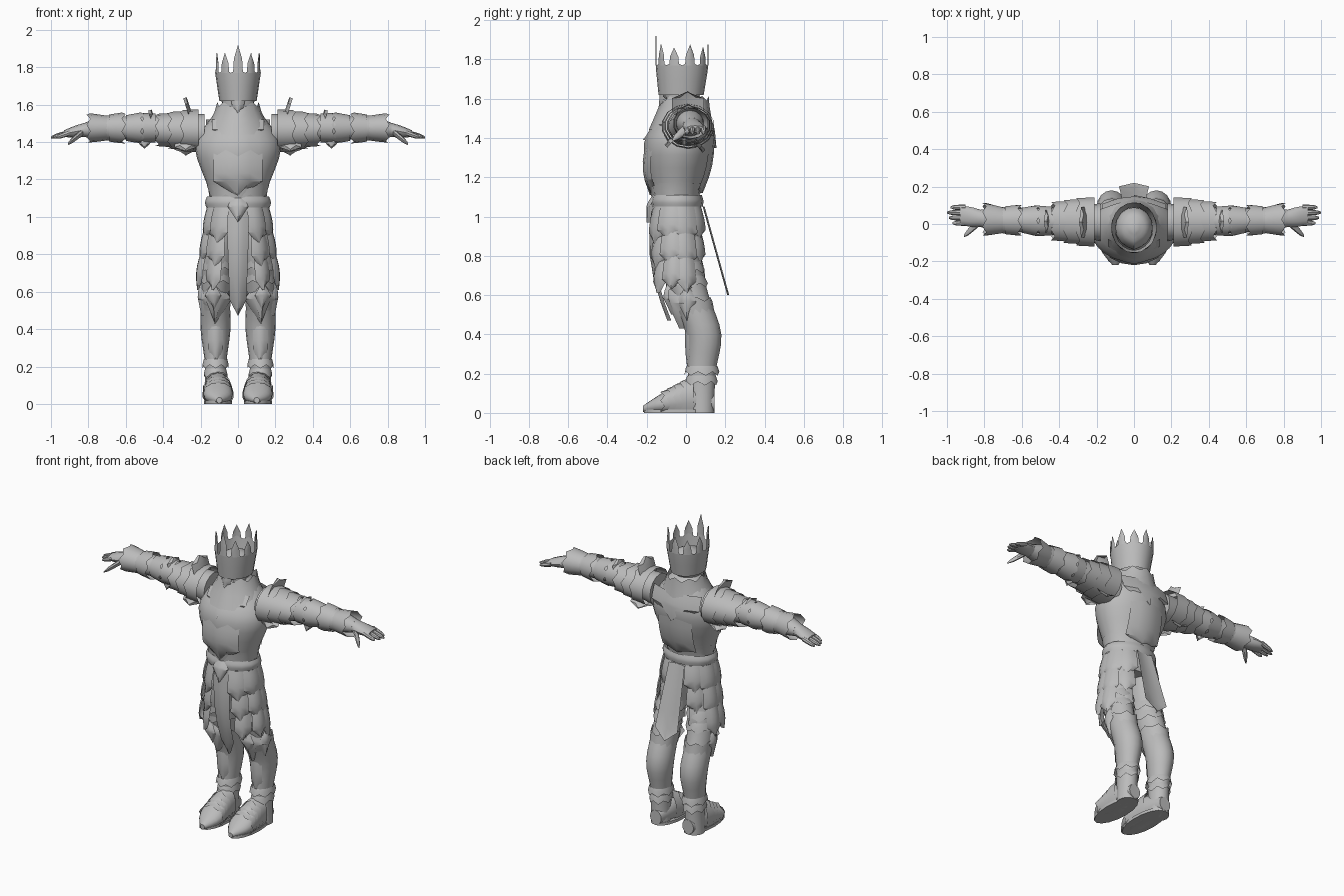
import bpy, bmesh
from math import sin, cos, pi, radians
from mathutils import Vector, Matrix

if "Cube" in bpy.data.objects:
    bpy.data.objects.remove(bpy.data.objects["Cube"])

steel = bpy.data.materials.new("grey steel")
steel.use_nodes = True
steel.diffuse_color = (.5, .5, .5, 1)
steel.node_tree.nodes["Principled BSDF"].inputs["Base Color"].default_value = steel.diffuse_color


def finish(name, mesh_data, pair):
    """Turn a bmesh into an object; pairs get a mirrored twin."""
    bmesh.ops.remove_doubles(mesh_data, verts=mesh_data.verts, dist=.0004)
    bmesh.ops.recalc_face_normals(mesh_data, faces=mesh_data.faces)
    for face in mesh_data.faces:
        face.smooth = True
    for edge in mesh_data.edges:
        edge.smooth = len(edge.link_faces) == 2 and edge.calc_face_angle() < radians(38)
    for side in (("left_", "right_") if pair else ("",)):
        if side == "right_":
            bmesh.ops.scale(mesh_data, vec=(-1, 1, 1), verts=mesh_data.verts)
            bmesh.ops.reverse_faces(mesh_data, faces=mesh_data.faces)
        mesh = bpy.data.meshes.new(side + name)
        mesh_data.to_mesh(mesh)
        mesh.materials.append(steel)
        bpy.context.collection.objects.link(bpy.data.objects.new(side + name, mesh))
    mesh_data.free()


def ring(x=0, y=0, z=0, wide=.1, deep=.1):
    """An elliptical cross-section: its centre and two radii."""
    return Vector((x, y, z, wide, deep))


def scaled(section, factor):
    return Vector((*section[:3], section[3] * factor, section[4] * factor))


def spline(before, start, stop, after, t):
    """Smooth curve from start to stop through neighbouring sections."""
    bend = 2 * before - 5 * start + 4 * stop - after
    twist = 3 * (start - stop) + after - before
    return start + (t * (stop - before) + t * t * bend + t * t * t * twist) / 2


def loft(name, *sections, pair=False, sides=16, steps=4, point=0, shell=0, keel=0):
    """Skin smooth sections; point zigzags the last rim, shell leaves it open."""
    ends = [sections[0], *sections, sections[-1]]
    path = [spline(*ends[i:i + 4], k / steps) for i in range(len(sections) - 1) for k in range(steps)]
    path.append(sections[-1])
    travel = sections[-1] - sections[0]
    axis = max(range(3), key=lambda i: abs(travel[i]))
    across, along = [i for i in range(3) if i != axis]
    bm, loops = bmesh.new(), []
    for section in path:
        loop = []
        for i in range(sides):
            angle = 2 * pi * i / sides - pi / 2
            spot = Vector(section[:3])
            spot[across] += section[3] * cos(angle)
            spot[along] += section[4] * sin(angle) - (keel if i == 0 else 0)
            if section is path[-1] and i % 2 == 0:
                spot[axis] += point if travel[axis] > 0 else -point
            spot.z = max(spot.z, 0)
            loop.append(bm.verts.new(spot))
        loops.append(loop)
    for low, high in zip(loops, loops[1:]):
        for i in range(sides):
            bm.faces.new((low[i - 1], low[i], high[i], high[i - 1]))
    if shell:
        bmesh.ops.solidify(bm, geom=bm.faces[:], thickness=shell)
    else:
        bm.faces.new(loops[0])
        bm.faces.new(loops[-1])
    finish(name, bm, pair)


def band(name, first, last, start, stop, fit=1.1, flare=1.1, point=.02, pair=True):
    """Open, jagged armour lame wrapped around part of a limb."""
    loft(name, scaled(first.lerp(last, start), fit), scaled(first.lerp(last, stop), fit * flare),
         pair=pair, sides=14, steps=2, point=point, shell=.008)


def around(section, angle, tilt=0):
    """Placement on a section's rim; angle zero is the front, positive is left."""
    turn = radians(angle)
    rim = Vector((section[3] * sin(turn), -section[4] * cos(turn), 0))
    return (Matrix.Translation(Vector(section[:3]) + rim)
            @ Matrix.Rotation(turn, 4, "Z") @ Matrix.Rotation(radians(tilt), 4, "X"))


def plate(name, place, drop, width, lean=0, belly=0, top=1, shoulder=.7, keel=.02, pair=False):
    """Keeled plate hanging from place: widens to its shoulder, then comes to a point."""
    bm, grid = bmesh.new(), []
    for s in [shoulder * k / 4 for k in range(5)] + [1]:
        half = width * (top + (1 - top) * s / shoulder) if s < 1 else 0
        out = lean * s + belly * sin(pi * s)
        grid.append([bm.verts.new(place @ Vector((half * u, keel * u * u - out, -drop * s)))
                     for u in (-1, -.5, 0, .5, 1)])
    for upper, lower in zip(grid, grid[1:]):
        for i in range(4):
            bm.faces.new((upper[i], lower[i], lower[i + 1], upper[i + 1]))
    bmesh.ops.solidify(bm, geom=bm.faces[:], thickness=.01)
    finish(name, bm, pair)


# Torso and breastplate
crotch = ring(y=-.03, z=.93, wide=.15)
waist = ring(y=-.05, z=1.12, wide=.15, deep=.12)
chest = ring(y=-.03, z=1.37, wide=.23, deep=.175)
shoulders = ring(z=1.52, wide=.15, deep=.12)
neck = ring(y=-.02, z=1.6, wide=.08, deep=.08)
loft("torso", crotch, waist, chest, shoulders, neck, sides=24, keel=.01)
band("breastplate_rim", chest, waist, .8, 1, fit=1.03, flare=1, point=.03, pair=False)
plate("chest_plate", around(chest, 0), drop=.26, width=.13, belly=.025, lean=-.02, keel=.04)
plate("chest_collar_plate", around(shoulders, 0), drop=.13, width=.14, lean=.1, shoulder=.4, keel=.04)
plate("upper_back_plate", around(shoulders, 180), drop=.17, width=.17, lean=.035, belly=.01, shoulder=.5, keel=.04)
plate("lower_back_plate", around(chest, 180), drop=.25, width=.12, lean=-.06, belly=.015, shoulder=.9, keel=.03)

# Collar and head
collar_base = ring(y=-.02, z=1.44, wide=.19, deep=.16)
collar_top = ring(z=1.59, wide=.11, deep=.115)
loft("collar", collar_base, collar_top, point=.025, shell=.012, keel=.01)
brow = ring(y=-.02, z=1.66, deep=.11)
dome = ring(y=-.02, z=1.76, wide=.02, deep=.02)
loft("head", neck, brow, scaled(brow.lerp(dome, .7), 1.7), dome, keel=.008)
plate("nose_guard", around(brow, 0), drop=.11, width=.03, lean=.01, top=1.4)
plate("chin_guard", around(neck, 0, tilt=-10), drop=.12, width=.06, belly=.025, shoulder=.4, keel=.04)
plate("cheek_guard", around(brow, 55), drop=.15, width=.04, lean=-.02, pair=True)

# Crown: flared band with flame-shaped points, the front one tallest
crown_base = ring(y=-.025, z=1.62, deep=.115)
crown_rim = ring(y=-.02, z=1.77, wide=.122, deep=.135)
loft("crown_band", crown_base, crown_rim, sides=20, point=.02, shell=.012)
points = 10
for k in range(points):
    height = .15 if k == 0 else .09 + .015 * (k % 2)
    plate(f"crown_point_{k}", around(crown_rim, 360 * k / points), drop=-height, width=.022,
          top=1.2, shoulder=.5, keel=.005)

# Belt, buckle and hanging cloths
belt = ring(y=-.045, z=1.05, wide=.17, deep=.13)
belt_top = ring(y=-.045, z=1.11, wide=.165, deep=.125)
loft("belt", belt, scaled(belt.lerp(belt_top, .5), 1.05), belt_top, shell=.012)
plate("buckle", around(belt_top, 0), drop=.14, width=.055, lean=.03, belly=.02, top=.6, shoulder=.4)
plate("front_cloth", around(belt, 0), drop=.58, width=.045, lean=-.08, belly=.045, top=1.4, shoulder=.85)
plate("back_cloth", around(belt, 180), drop=.45, width=.08, lean=.125, top=.7, shoulder=.85, keel=-.01)

# Tassets: three tiers of overlapping pointed plates
hem = ring(y=-.035, z=.8, wide=.21, deep=.125)
for tier in range(3):
    height = belt.lerp(hem, tier / 2)
    for k, angle in enumerate(range(38, 150, 35)):
        plate(f"tasset_{tier}_{k}", around(height, angle), drop=.19 - .02 * (k % 2), width=.066 - .007 * tier,
              lean=.02, belly=.01, top=.85, pair=True)

# Legs
hip = ring(x=.085, y=-.03, z=.97, wide=.075)
thigh = ring(x=.105, y=-.03, z=.8, wide=.085)
knee = ring(x=.12, y=.02, z=.6, wide=.077, deep=.095)
calf = ring(x=.12, y=.09, z=.4, wide=.08, deep=.09)
ankle = ring(x=.12, y=.08, z=.2, wide=.056, deep=.07)
heel = ring(x=.12, y=.08, wide=.06, deep=.065)
loft("leg", hip, thigh, knee, calf, ankle, heel, pair=True)
for k in range(2):
    band(f"thigh_band_{k}", thigh, knee, start=.15 + .35 * k, stop=.35 + .35 * k, fit=1)
    band(f"ankle_lame_{k}", calf, ankle, start=.8 + .25 * k, stop=.95 + .25 * k, fit=1.05, flare=1.2)
band("greave_top", calf, knee, start=.5, stop=.85, fit=1)
plate("knee_plate", around(knee, 8) @ Matrix.Translation((0, 0, .09)), drop=.26, width=.09, lean=-.04,
      belly=.04, top=0, shoulder=.5, keel=.07, pair=True)
plate("knee_boss", around(knee, 8) @ Matrix.Translation((0, -.02, .06)), drop=.16, width=.045, lean=-.02,
      belly=.03, top=0, shoulder=.5, pair=True)
plate("knee_wing", around(knee, 80) @ Matrix.Translation((0, 0, .07)), drop=.2, width=.05,
      belly=.02, top=0, shoulder=.5, pair=True)
plate("shin_ridge", around(calf, 0) @ Matrix.Translation((0, 0, .1)), drop=.3, width=.04, lean=-.01,
      belly=.01, pair=True)

# Feet: flat-soled boots with overlapping lames
heel_back = ring(x=.115, y=.145, z=.05, wide=.04, deep=.045)
instep = ring(x=.11, z=.07, wide=.07, deep=.09)
ball = ring(x=.105, y=-.13, z=.045, wide=.075, deep=.05)
toe = ring(x=.1, y=-.22, z=.02, wide=.015, deep=.015)
loft("boot", heel_back, instep, ball, toe, pair=True)
sole = ring(x=.106, y=-.035, wide=.075, deep=.18)
loft("sole", sole, sole + ring(z=.018, wide=0, deep=0), pair=True, steps=1)
for k in range(4):
    band(f"boot_lame_{k}", instep, ball, start=k / 4 - .3, stop=k / 4 + .1, fit=1.04)

# Arms
shoulder = ring(x=.18, y=.01, z=1.45)
bicep = ring(x=.44, y=.015, z=1.475, wide=.072, deep=.07)
elbow = ring(x=.6, y=.02, z=1.475, wide=.062, deep=.062)
forearm = ring(x=.7, y=.02, z=1.475, wide=.07, deep=.066)
wrist = ring(x=.82, y=.03, z=1.465, wide=.046, deep=.038)
cuff = ring(x=.79, y=.025, z=1.475, wide=.085, deep=.075)
loft("arm", shoulder, bicep, elbow, forearm, wrist, pair=True)
band("sleeve", bicep, elbow, start=0, stop=.4)
band("elbow_guard", elbow, bicep, start=0, stop=.5, flare=1.15)
band("bracer_upper", forearm, elbow, start=.1, stop=.8, flare=1.2)
band("bracer_lower", forearm, cuff, start=0, stop=1, fit=1, flare=1.05)
plate("elbow_spike", Matrix.Translation((.5, -.02, 1.45)), drop=.085, width=.03, pair=True)

# Shoulder guards, fins and drapes
guard_inner = ring(x=.21, y=.01, z=1.46, wide=.135, deep=.115)
guard_outer = ring(x=.41, y=.015, z=1.465, deep=.082)
for k in range(3):
    band(f"pauldron_{k}", guard_inner, guard_outer, start=k / 3, stop=k / 3 + .4, fit=1, flare=1.08)
for k, section in enumerate((guard_inner, guard_outer)):
    upright = Matrix.Translation(Vector(section[:3]) + Vector((.03, 0, section[4] - .04))) @ Matrix.Rotation(pi / 2, 4, "Z")
    plate(f"shoulder_fin_{k}", upright @ Matrix.Rotation(radians(18), 4, "X"), drop=-.11 + .04 * k,
          width=section[3] * .6, keel=-.02, pair=True)
for k, angle in enumerate((-40, 40)):
    hang = Matrix.Translation((.28, .01, 1.46)) @ Matrix.Rotation(radians(angle), 4, "X")
    plate(f"shoulder_drape_{k}", hang @ Matrix.Translation((0, -.03, -.06)), drop=.09, width=.06, pair=True)

# Hands
knuckles = ring(x=.93, y=.047, z=1.445, wide=.05, deep=.018)
loft("palm", wrist, scaled(wrist.lerp(knuckles, .5), 1.1), knuckles, pair=True, sides=12)


def finger(name, base, tip):
    loft(name, base, scaled(base.lerp(tip, .7), 1.6), tip, pair=True, sides=8)


for k, reach in enumerate((.97, .99, 1, .98)):
    side = .005 + .028 * k
    finger(f"finger_{k}", ring(x=.9, y=side, z=1.45, wide=.015, deep=.016),
           ring(x=reach, y=side, z=1.425, wide=.005, deep=.005))
finger("thumb", ring(x=.83, y=.01, z=1.455, wide=.025, deep=.02),
       ring(x=.91, y=-.065, z=1.39, wide=.005, deep=.005))
